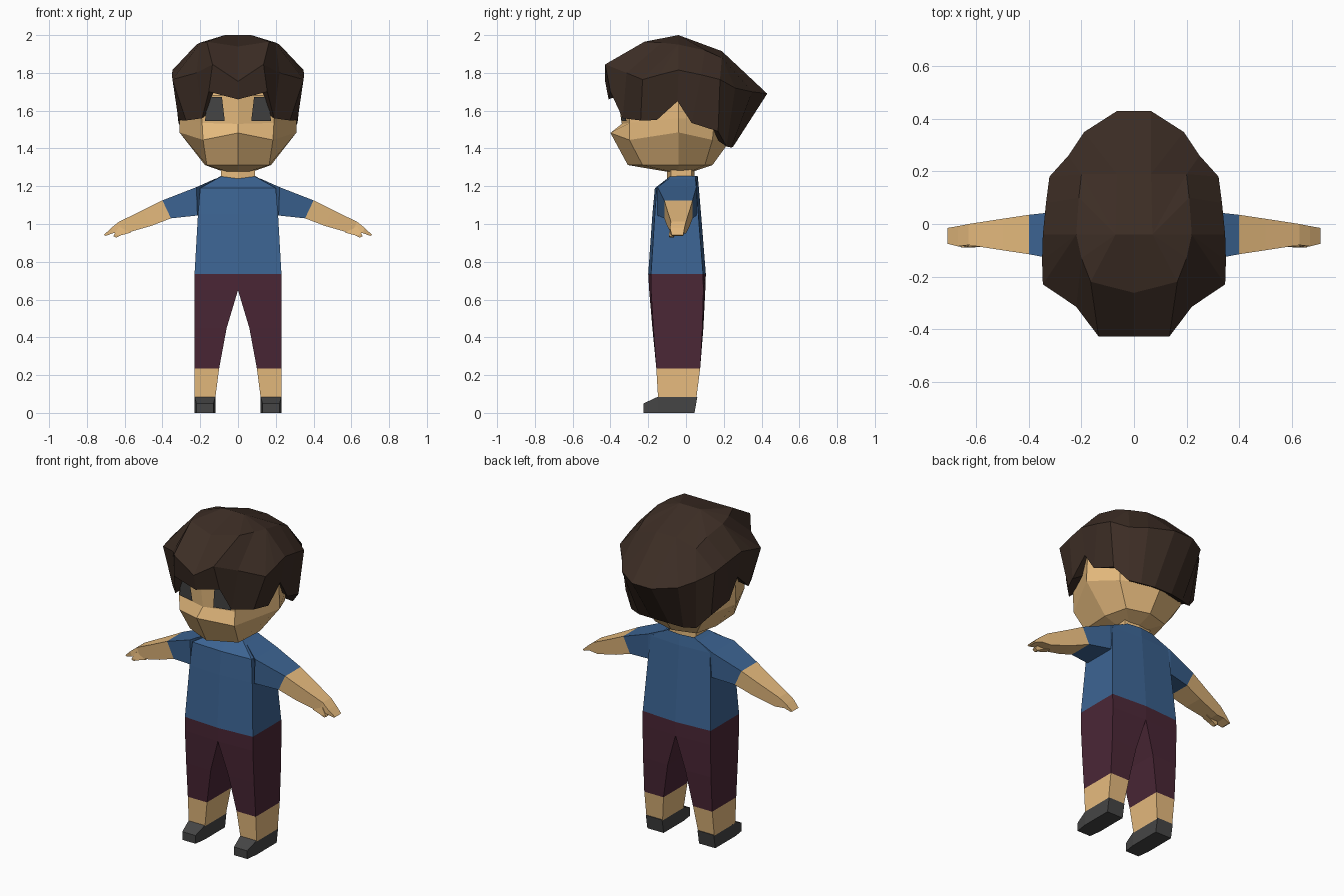
import bpy, bmesh

SKIN = ("skin", (0.80, 0.50, 0.21, 1))
SHIRT = ("blue_cloth", (0.045, 0.127, 0.29, 1))
PANTS = ("plum_cloth", (0.07, 0.02, 0.037, 1))
HAIR = ("brown_hair", (0.045, 0.026, 0.018, 1))
DARK = ("dark_grey", (0.06, 0.06, 0.06, 1))


def material(spec):
    m = bpy.data.materials.get(spec[0]) or bpy.data.materials.new(spec[0])
    m.diffuse_color = spec[1]
    return m


def loft(name, rings, mat, closed=True, cap_start=False, cap_end=False):
    """Skin rings of points, mirrored over x = 0. Open rings are half outlines."""
    bm = bmesh.new()
    for side in (1, -1):
        vs = [[bm.verts.new((side * x, y, z)) for x, y, z in r] for r in rings]
        n = len(rings[0])
        for a, b in zip(vs, vs[1:]):
            for i in range(n if closed else n - 1):
                j = (i + 1) % n
                q = (a[i], a[j], b[j], b[i])
                if any(abs(v.co.x) > 1e-5 for v in q):   # no inner wall on the mirror plane
                    bm.faces.new(q)
        if cap_start:
            bm.faces.new(vs[0])
        if cap_end:
            bm.faces.new(vs[-1])
    bmesh.ops.remove_doubles(bm, verts=bm.verts, dist=1e-4)
    bmesh.ops.recalc_face_normals(bm, faces=bm.faces)
    me = bpy.data.meshes.new(name)
    bm.to_mesh(me)
    bm.free()
    me.materials.append(material(mat))
    ob = bpy.data.objects.new(name, me)
    bpy.context.collection.objects.link(ob)
    return ob


def level(z, *xy):
    return [(x, y, z) for x, y in xy]


def leg_ring(z, x0, x1, y0, y1, bow=0.0):
    return level(z, (x0, y0), (x1, y0 + bow), (x1, y1 - bow), (x0, y1))


def arm_ring(xt, zt, xb, zb, y0, y1):
    return [(xt, y0, zt), (xt, y1, zt), (xb, y1, zb), (xb, y0, zb)]


# Legs: shoes, shins, trousers
loft("shoes", [
    [(.13, -.225, 0), (.22, -.225, 0), (.22, -.225, .05), (.13, -.225, .05)],
    [(.12, -.15, 0), (.23, -.15, 0), (.23, -.15, .085), (.12, -.15, .085)],
    [(.12, .045, 0), (.23, .045, 0), (.23, .06, .085), (.12, .06, .085)],
], DARK, cap_start=True, cap_end=True)
loft("shins", [leg_ring(.08, .12, .23, -.148, .055),
               leg_ring(.235, .10, .23, -.157, .075)], SKIN)
loft("trousers", [leg_ring(.235, .10, .23, -.157, .075),
                  leg_ring(.45, .06, .23, -.178, .092, .005),
                  leg_ring(.65, 0, .23, -.195, .102, .01),
                  leg_ring(.735, 0, .23, -.20, .105, .015)], PANTS)

# Shirt body and sleeves
loft("shirt", [
    level(.735, (0, -.20), (.23, -.185), (.23, .09), (0, .105)),
    level(1.05, (0, -.178), (.212, -.165), (.212, .065), (0, .08)),
    level(1.19, (0, -.165), (.20, -.155), (.20, .055), (0, .068)),
    [(0, -.10, 1.24), (.09, -.085, 1.252), (.09, .05, 1.255), (0, .062, 1.255)],
], SHIRT, closed=False)
loft("sleeves", [arm_ring(.12, 1.24, .20, 1.04, -.09, .05),
                 arm_ring(.22, 1.195, .215, 1.045, -.15, .055),
                 arm_ring(.40, 1.125, .355, 1.03, -.115, .035)], SHIRT)

# Arms with tapered hands and a small thumb
loft("arms", [arm_ring(.40, 1.125, .355, 1.03, -.115, .035),
              arm_ring(.50, 1.075, .46, .99, -.10, .02),
              arm_ring(.63, 1.012, .60, .95, -.08, 0),
              arm_ring(.67, .98, .66, .952, -.085, -.008),
              arm_ring(.71, .942, .70, .937, -.075, -.015)], SKIN, cap_end=True)
loft("thumbs", [arm_ring(.63, .985, .565, .955, -.085, -.05),
                arm_ring(.655, .945, .62, .94, -.09, -.06),
                arm_ring(.66, .936, .645, .928, -.088, -.065)], SKIN, cap_end=True)

# Neck and head
loft("neck", [level(z, (0, -.10), (.09, -.08), (.09, .03), (0, .045))
              for z in (1.22, 1.31)], SKIN, closed=False)
loft("head", [
    level(1.275, (0, -.09), (.05, -.07), (.07, -.04), (.05, .02), (0, .03)),
    level(1.312, (0, -.308), (.165, -.23), (.175, -.04), (.14, .10), (0, .14)),
    [(0, -.40, 1.482), (.185, -.30, 1.445), (.31, -.04, 1.485), (.22, .14, 1.445), (0, .24, 1.45)],
    [(0, -.34, 1.53), (.19, -.30, 1.535), (.308, -.04, 1.56), (.23, .15, 1.55), (0, .27, 1.55)],
    level(1.68, (0, -.362), (.20, -.295), (.30, -.04), (.22, .18), (0, .32)),
    level(1.85, (0, -.25), (.13, -.20), (.20, -.04), (.13, .10), (0, .15)),
], SKIN, closed=False)
loft("eyes", [[(.07, -.34, 1.545), (.175, -.316, 1.545)],
              [(.085, -.349, 1.672), (.16, -.322, 1.672)]], DARK, closed=False)

# Hair: half columns from fringe to nape, each upper / widest / hem point
columns = [
    ((0, -.262, 1.94), (0, -.428, 1.755), (0, -.41, 1.66)),
    ((.165, -.22, 1.965), (.135, -.428, 1.845), (.155, -.40, 1.70)),
    ((.20, -.13, 1.96), (.22, -.315, 1.80), (.19, -.335, 1.56)),
    ((.22, -.04, 1.95), (.347, -.23, 1.765), (.275, -.24, 1.548)),
    ((.22, -.04, 1.95), (.35, -.14, 1.79), (.315, -.155, 1.55)),
    ((.22, -.04, 1.95), (.347, -.04, 1.815), (.318, -.045, 1.65)),
    ((.21, .10, 1.92), (.335, .08, 1.79), (.315, .03, 1.535)),
    ((.20, .19, 1.88), (.322, .18, 1.765), (.29, .17, 1.49)),
    ((.20, .19, 1.88), (.25, .26, 1.72), (.22, .215, 1.41)),
    ((.065, .19, 1.915), (.19, .35, 1.70), (.15, .24, 1.405)),
    ((.065, .19, 1.915), (.065, .43, 1.69), (.06, .25, 1.41)),
]
rows = [list(r) for r in zip(*columns)]
rows.insert(0, [(0, -.04, 2.0)] + [(.07, -.04, 2.0)] * (len(columns) - 1))
rows.append([(x * .8, y * .8, z + .03) for x, y, z in rows[-1]])
for r in rows:
    r.append((0, r[-1][1], r[-1][2]))
loft("hair", rows, HAIR, closed=False)
